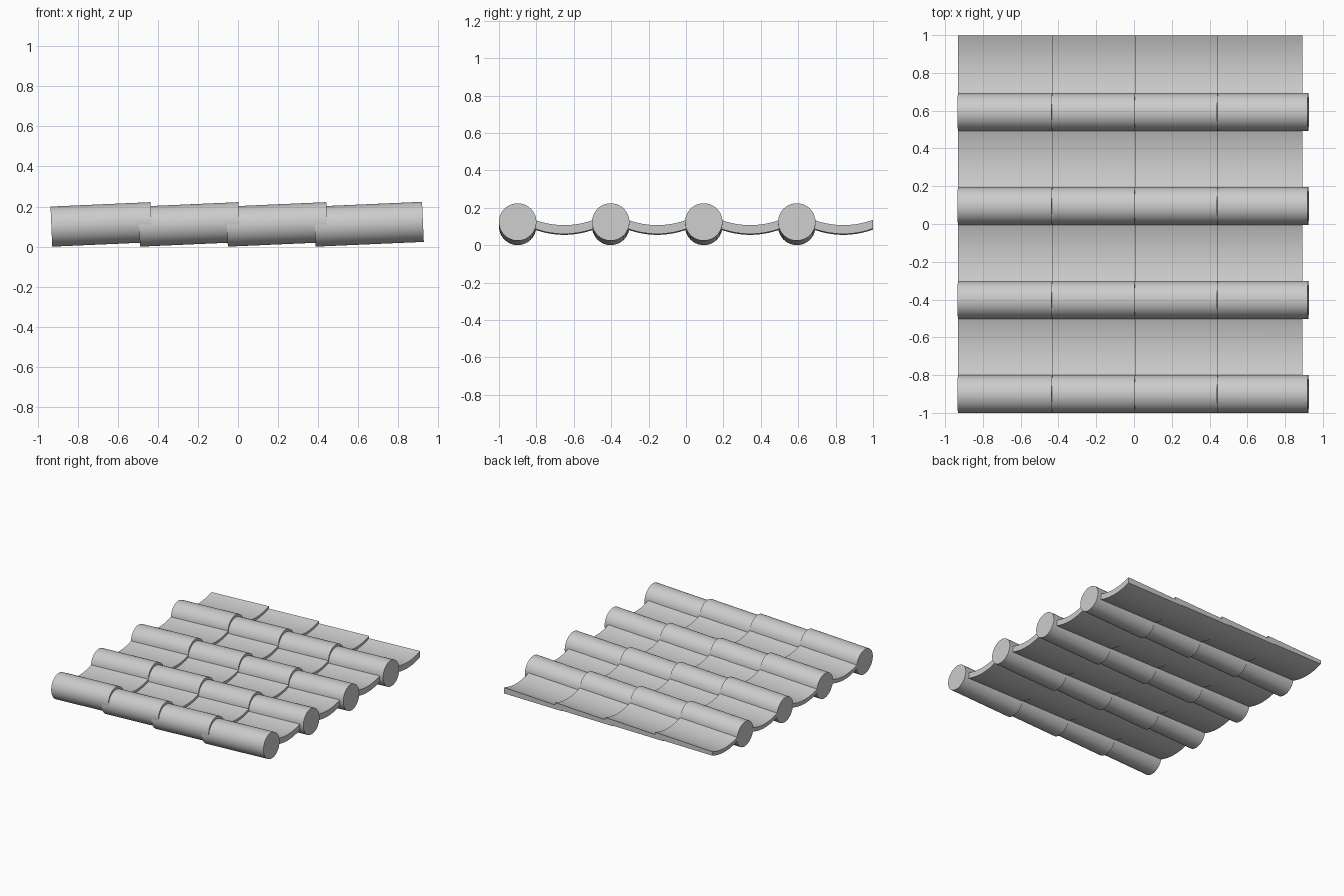
import bpy, bmesh, math
from mathutils import Matrix, Vector

cube = bpy.data.objects.get("Cube")
if cube:
    bpy.data.objects.remove(cube, do_unlink=True)

clay = bpy.data.materials.new("grey_clay")
clay.use_nodes = True
clay.diffuse_color = (0.6, 0.6, 0.6, 1)
clay.node_tree.nodes["Principled BSDF"].inputs["Base Color"].default_value = (0.6, 0.6, 0.6, 1)

RADIUS = 0.1
ROWS = COURSES = 4
COURSE_STEP = 0.438     # spacing along x
ROW_STEP = 0.4975       # spacing along y
TILE_LENGTH = 0.5
START_X = -0.931
TILT = math.atan(0.044)


def finish(name, bm):
    bmesh.ops.recalc_face_normals(bm, faces=bm.faces)
    mesh = bpy.data.meshes.new(name)
    bm.to_mesh(mesh)
    bm.free()
    mesh.materials.append(clay)
    obj = bpy.data.objects.new(name, mesh)
    bpy.context.collection.objects.link(obj)
    bpy.ops.object.select_all(action='DESELECT')
    obj.select_set(True)
    bpy.context.view_layer.objects.active = obj
    bpy.ops.object.shade_smooth_by_angle(angle=math.radians(30))
    return obj


# Round ridge tile: capped cylinder rising gently towards +x
def ridge_tile(name, x, y, length):
    bm = bmesh.new()
    bmesh.ops.create_cone(bm, cap_ends=True, segments=48, radius1=RADIUS,
                          radius2=RADIUS, depth=length)
    bmesh.ops.translate(bm, verts=bm.verts, vec=Vector((0, 0, length / 2)))
    turn = Matrix.Rotation(math.pi / 2 - TILT, 4, 'Y')
    bmesh.ops.transform(bm, verts=bm.verts,
                        matrix=Matrix.Translation((x, y, RADIUS)) @ turn)
    finish(name, bm)


# Sagging pan tile: curved wedge, thicker at its +x end
def pan_tile(name, x, y, half_width, length):
    bm = bmesh.new()
    steps = 16
    rings = []
    for px, bottom, top in ((x, 0.055, 0.086), (x + length, 0.060, 0.107)):
        ring = []
        for level, order in ((bottom, range(steps + 1)),
                             (top, range(steps, -1, -1))):
            for i in order:
                t = 2 * i / steps - 1
                ring.append(bm.verts.new((px, y + t * half_width,
                                          level + 0.028 * t * t)))
        rings.append(ring)
    a, b = rings
    n = len(a)
    for i in range(n):
        j = (i + 1) % n
        bm.faces.new((a[i], a[j], b[j], b[i]))
    # End faces as quad strips
    for ring in rings:
        for i in range(steps):
            bm.faces.new((ring[i], ring[i + 1], ring[n - 2 - i], ring[n - 1 - i]))
    finish(name, bm)


# Four rows of overlapping tiles
for row in range(ROWS):
    y_ridge = -0.9 + row * ROW_STEP
    y_pan = y_ridge + ROW_STEP / 2
    for course in range(COURSES):
        x = START_X + course * COURSE_STEP
        last = course == COURSES - 1
        tag = f"{row + 1}_{course + 1}"
        ridge_tile("ridge_tile_" + tag, x, y_ridge,
                   TILE_LENGTH + (0.04 if last else 0))
        pan_tile("pan_tile_" + tag, x, y_pan, 0.158,
                 TILE_LENGTH + (0.008 if last else 0))
